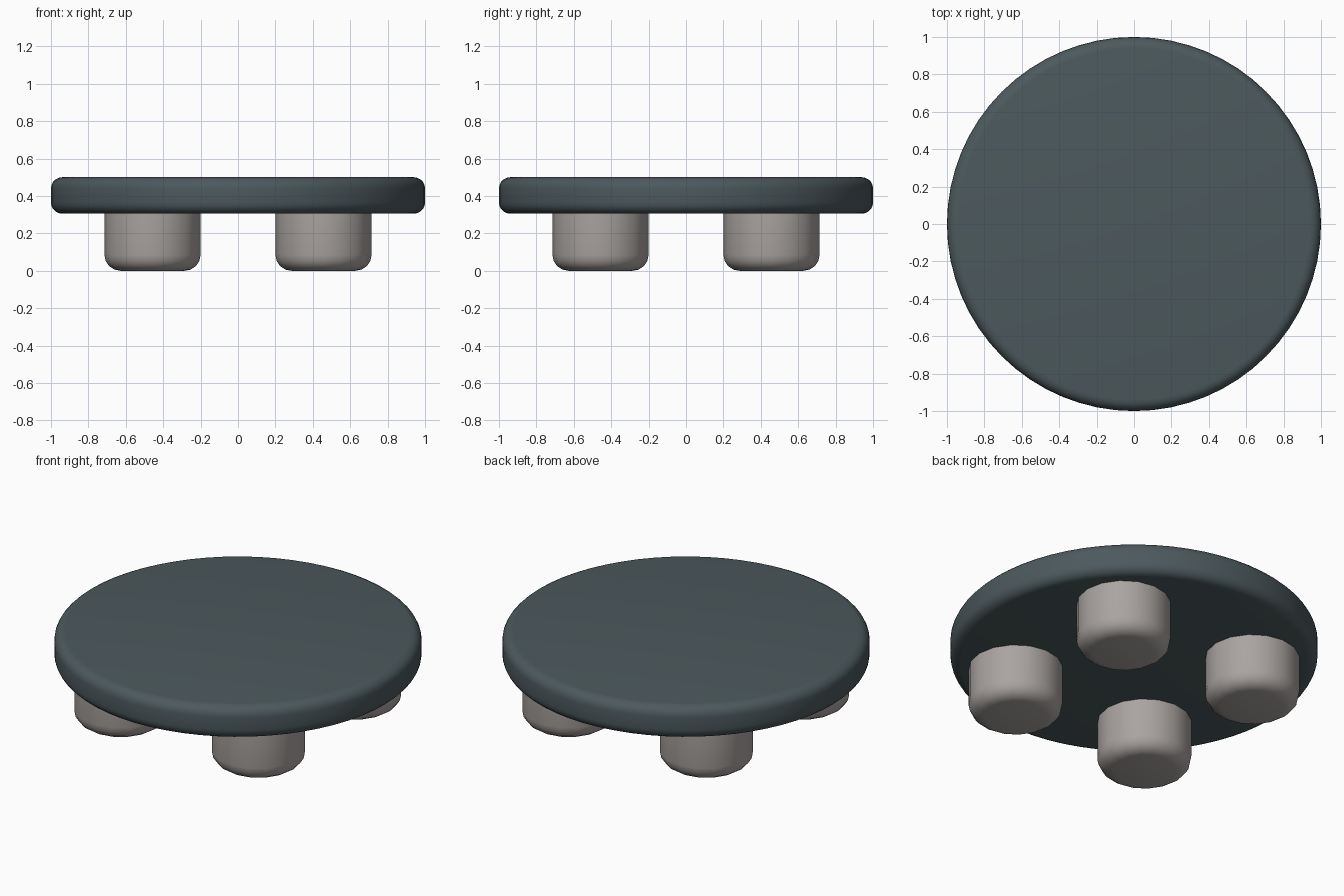
import bpy
import math

if "Cube" in bpy.data.objects:
    bpy.data.objects.remove(bpy.data.objects["Cube"])


def material(name, rgb):
    m = bpy.data.materials.new(name)
    m.diffuse_color = (*rgb, 1.0)
    m.use_nodes = True
    m.node_tree.nodes["Principled BSDF"].inputs["Base Color"].default_value = m.diffuse_color
    return m


SLATE = material("slate", (0.072, 0.100, 0.110))
WARM_GREY = material("warm grey", (0.40, 0.37, 0.355))


def turned_part(name, profile, sides, location, mat):
    """Solid of revolution from (radius, z) rings, capped at both ends."""
    verts, faces = [], []
    for r, z in profile:
        for i in range(sides):
            a = 2 * math.pi * i / sides
            verts.append((r * math.cos(a), r * math.sin(a), z))
    for k in range(len(profile) - 1):
        for i in range(sides):
            j = (i + 1) % sides
            faces.append((k * sides + i, k * sides + j,
                          (k + 1) * sides + j, (k + 1) * sides + i))
    faces.append(tuple(reversed(range(sides))))
    faces.append(tuple(range(len(verts) - sides, len(verts))))
    me = bpy.data.meshes.new(name)
    me.from_pydata(verts, [], faces)
    me.materials.append(mat)
    ob = bpy.data.objects.new(name, me)
    bpy.context.collection.objects.link(ob)
    ob.location = location
    bpy.ops.object.select_all(action='DESELECT')
    ob.select_set(True)
    bpy.context.view_layer.objects.active = ob
    bpy.ops.object.shade_smooth_by_angle(angle=math.radians(40))
    return ob


def rounded(radius, bevel, z_edge, direction, steps):
    """Quarter-round rings from the flat cap (at z_edge) out to the side wall."""
    return [(radius - bevel + bevel * math.sin(t),
             z_edge + direction * bevel * (1 - math.cos(t)))
            for t in (math.pi / 2 * s / steps for s in range(steps + 1))]


# Round table top with softened rims
bottom_rim = rounded(1.0, 0.06, 0.305, 1, 5)
top_rim = rounded(1.0, 0.06, 0.50, -1, 5)[::-1]
turned_part("table_top", bottom_rim + top_rim, 64, (0, 0, 0), SLATE)

# Four stubby feet, rounded at the bottom
foot_profile = rounded(0.257, 0.085, 0.0, 1, 4) + [(0.257, 0.31)]
for side, sx in (("left", -1), ("right", 1)):
    for end, sy in (("front", -1), ("back", 1)):
        turned_part(f"{end}_{side}_foot", foot_profile, 16,
                    (0.457 * sx, 0.457 * sy, 0), WARM_GREY)
